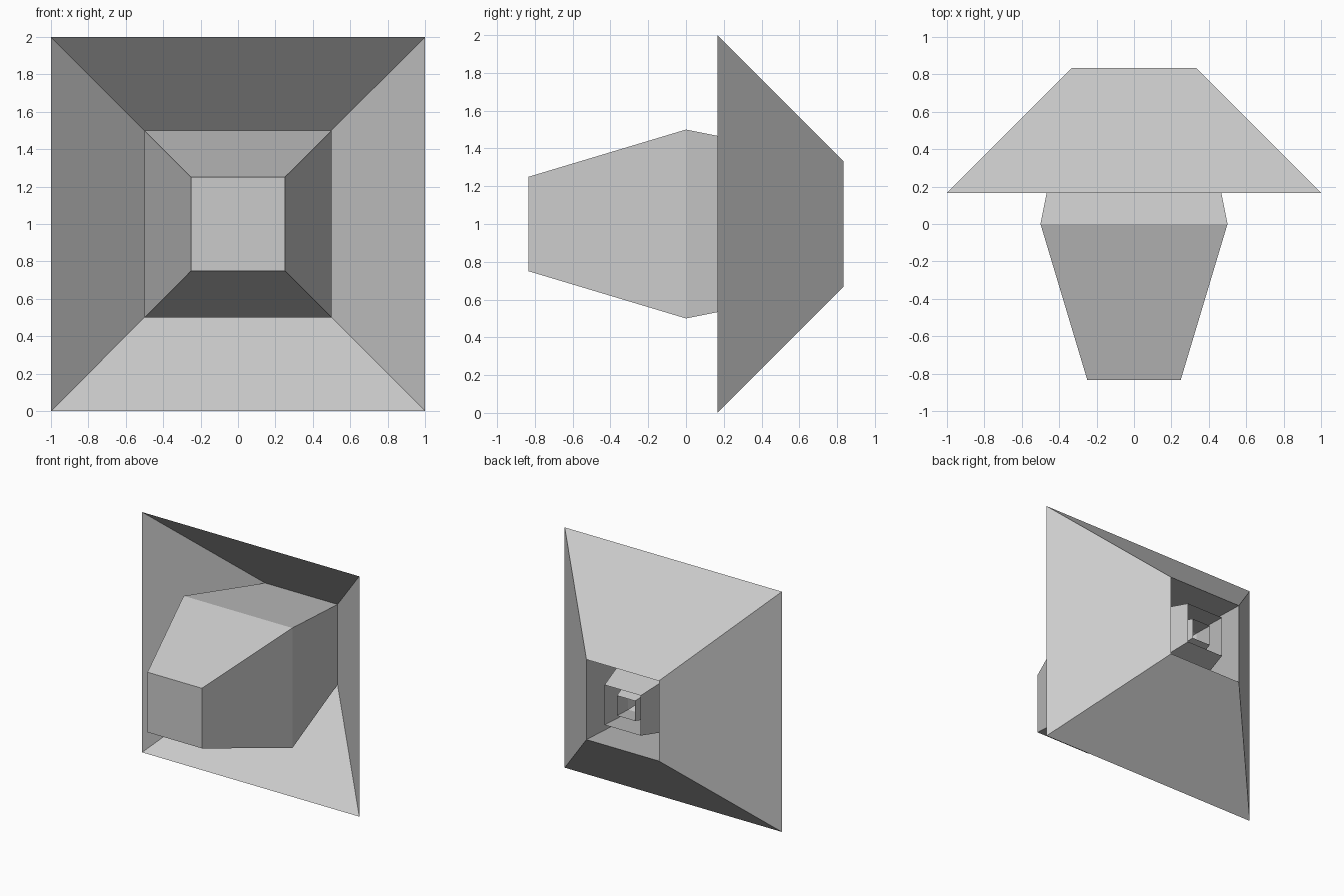
import bpy
import bmesh

if "Cube" in bpy.data.objects:
    bpy.data.objects.remove(bpy.data.objects["Cube"])


def square_shell(name, profile):
    """Thin square tube along y through (half_width, y) rings, capped at its last ring."""
    bm = bmesh.new()
    rings = []
    for h, y in profile:
        rings.append([bm.verts.new((sx * h, y, 1 + sz * h))
                      for sx, sz in ((-1, -1), (1, -1), (1, 1), (-1, 1))])
    for a, b in zip(rings, rings[1:]):
        for i in range(4):
            j = (i + 1) % 4
            bm.faces.new((a[i], a[j], b[j], b[i]))
    bm.faces.new(rings[-1])
    bmesh.ops.recalc_face_normals(bm, faces=bm.faces)
    mesh = bpy.data.meshes.new(name)
    bm.to_mesh(mesh)
    bm.free()
    obj = bpy.data.objects.new(name, mesh)
    bpy.context.collection.objects.link(obj)
    return obj


BACK = 5 / 6
# Cup: open back rim, widest waist, capped front (y relative to the back rim)
cup = [(1 / 3, 0), (1 / 2, -5 / 6), (1 / 4, -5 / 3)]

# Outer flare folded over the back rim of the main cup
square_shell("flared_outer_cup", [(1, 1 / 6)] + [(h, BACK + y) for h, y in cup])

# Smaller copies nested inside the open back
for name, s, back in (("middle_cup", 0.5, BACK), ("inner_cup", 0.25, 0.79)):
    square_shell(name, [(h * s, back + y * s) for h, y in cup])
